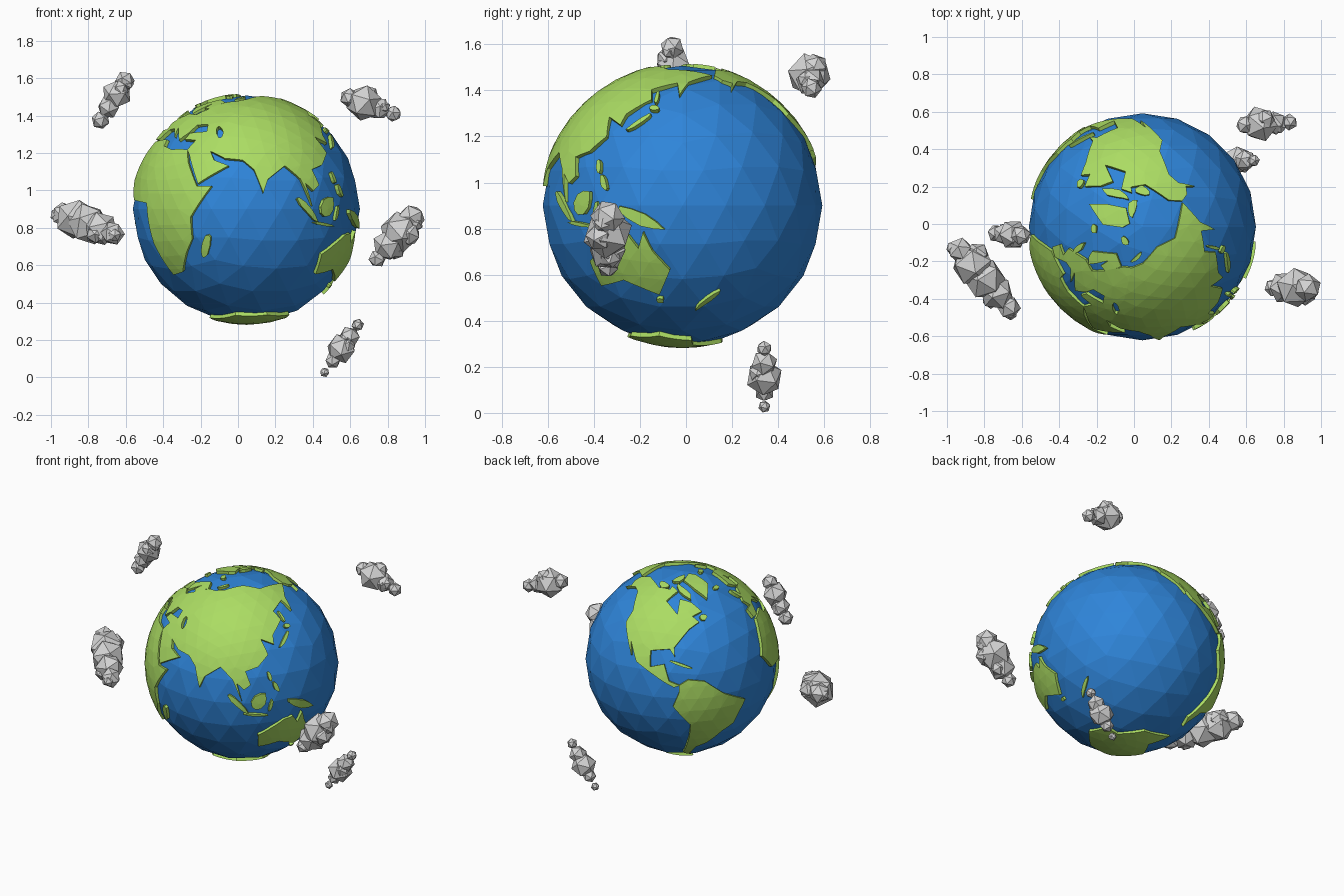
import bpy, bmesh, math, random
from mathutils import Vector, Euler
from mathutils.geometry import delaunay_2d_cdt

if "Cube" in bpy.data.objects:
    bpy.data.objects.remove(bpy.data.objects["Cube"])

random.seed(4)
CENTRE = Vector((0.045, -0.015, 0.90))
SEA_R, LAND_R, ROOT_R = 0.607, 0.619, 0.585


def material(name, rgb):
    m = bpy.data.materials.new(name)
    m.diffuse_color = (*rgb, 1)
    m.use_nodes = True
    m.node_tree.nodes["Principled BSDF"].inputs["Base Color"].default_value = m.diffuse_color
    return m


BLUE = material("ocean blue", (0.028, 0.235, 0.70))
GREEN = material("land green", (0.41, 0.72, 0.125))
GREY = material("cloud grey", (0.66, 0.66, 0.66))


def add_object(name, bm, mat, location=(0, 0, 0)):
    me = bpy.data.meshes.new(name)
    bm.to_mesh(me)
    bm.free()
    me.materials.append(mat)
    ob = bpy.data.objects.new(name, me)
    ob.location = location
    bpy.context.collection.objects.link(ob)


# Ocean: faceted ball
bm = bmesh.new()
bmesh.ops.create_icosphere(bm, subdivisions=3, radius=SEA_R)
add_object("ocean", bm, BLUE, CENTRE)

# Directions used as inner points of the land plates
bm = bmesh.new()
bmesh.ops.create_icosphere(bm, subdivisions=4, radius=1)
DIRS = [v.co.normalized() for v in bm.verts]
bm.free()


def direction(lon, lat):
    a, b = math.radians(lon + 201), math.radians(lat)
    return Vector((math.cos(b) * math.cos(a), math.cos(b) * math.sin(a), math.sin(b)))


def ring(points):
    """Outline in degrees -> unit vectors, long edges split."""
    d = [direction(*p) for p in points]
    out = []
    for a, b in zip(d, d[1:] + d[:1]):
        n = max(1, math.ceil(a.angle(b) / math.radians(4)))
        out += [a.lerp(b, i / n).normalized() for i in range(n)]
    return out


def inside(p, loops):
    hit = False
    for lp in loops:
        for a, b in zip(lp, lp[1:] + lp[:1]):
            if (a.y > p.y) != (b.y > p.y) and p.x < a.x + (p.y - a.y) * (b.x - a.x) / (b.y - a.y):
                hit = not hit
    return hit


def land(name, *outlines):
    """Raised plate on the ball: first outline is the coast, the rest are lakes."""
    rings = [ring(o) for o in outlines]
    c = sum(rings[0], Vector((0, 0, 0))).normalized()
    u = c.orthogonal().normalized()
    v = c.cross(u)

    def flat(d):
        return Vector((d.dot(u), d.dot(v))) / (1 + d.dot(c))

    loops = [[flat(d) for d in r] for r in rings]
    pts, edges = [], []
    for lp in loops:
        k, n = len(pts), len(lp)
        pts += lp
        edges += [(k + i, k + (i + 1) % n) for i in range(n)]
    pts += [q for q in (flat(d) for d in DIRS if d.dot(c) > -0.3) if inside(q, loops)]
    co, _, tris = delaunay_2d_cdt(pts, edges, [], 0, 1e-6)[:3]
    bm = bmesh.new()
    top, low = [], []
    for p in co:
        s = p.length_squared
        d = (u * (2 * p.x) + v * (2 * p.y) + c * (1 - s)) / (1 + s)
        top.append(bm.verts.new(d * LAND_R))
        low.append(bm.verts.new(d * ROOT_R))
    sides = set()
    for t in tris:
        a, b, e = (co[i] for i in t)
        if inside((a + b + e) / 3, loops):
            t = list(t) if (b - a).cross(e - a) > 0 else list(t)[::-1]
            bm.faces.new([top[i] for i in t])
            sides |= set(zip(t, t[1:] + t[:1]))
    for a, b in sides:
        if (b, a) not in sides:
            bm.faces.new((top[b], top[a], low[a], low[b]))
    bmesh.ops.delete(bm, geom=[w for w in bm.verts if not w.link_faces], context='VERTS')
    add_object(name, bm, GREEN, CENTRE)


def blob(lon, lat, length, width, turn):
    """Rough oval, half sizes in degrees."""
    t, out = math.radians(turn), []
    for i in range(9):
        a, k = math.tau * i / 9, random.uniform(0.85, 1.15)
        x, y = length * k * math.cos(a), width * k * math.sin(a)
        out.append((lon + (x * math.cos(t) - y * math.sin(t)) / math.cos(math.radians(lat)),
                    lat + x * math.sin(t) + y * math.cos(t)))
    return out


# Continents: rough coast outlines as (longitude, latitude)
land("africa", [(-6, 35.5), (10, 37), (11, 33), (20, 31), (32.5, 31), (35.5, 24), (43, 11.5), (51, 11.5),
    (40, -4), (40, -15), (35, -22), (28, -33), (19, -34.7), (12, -17), (9.3, 3), (-8, 4.5), (-17, 14.7), (-10, 30)])
land("asia", [(32.5, 31), (35, 28), (43.5, 12.7), (59.5, 22), (51, 25), (48, 30), (57, 26), (67, 25), (73, 20),
    (77.5, 8), (80.2, 15), (90, 22), (98, 15), (103.8, 1.4), (100.5, 13), (105, 9), (109, 12), (106, 20),
    (114, 22.4), (121.5, 29), (118, 38.5), (127, 34.5), (128, 40), (140, 48), (137, 54.5), (155, 59.3), (157, 51),
    (164, 60), (190, 66), (140, 72.5), (105, 77.5), (70, 71.5), (55, 68.5), (55, 49), (40, 47), (41.5, 42),
    (29, 41), (27, 37), (36, 36.5)], blob(51, 42, 4.3, 1.6, -70))
land("europe", [(55, 68.5), (44, 67.5), (36, 64.5), (41, 67), (25, 71), (5, 61), (8, 58), (14, 55.5), (18, 60),
    (24, 65.5), (22, 60.5), (29, 60), (20, 54.5), (9, 55.5), (-4.7, 48.3), (-1.4, 43.5), (-9, 43), (-8.5, 37),
    (-2, 36.8), (4, 43.3), (9, 44), (16.5, 38.5), (13, 45), (22.5, 36.6), (28, 41.5), (31, 46.5), (40, 47), (55, 49)])
land("north_america", [(-168, 65.7), (-156, 71), (-115, 68.5), (-95, 69), (-94, 72), (-82, 68), (-94, 60),
    (-80, 51.5), (-78, 62), (-65, 59.5), (-56, 52.5), (-66, 50), (-61, 46), (-70, 42), (-81, 31), (-80.5, 25.5),
    (-84, 30), (-97, 28), (-96, 18.5), (-87, 21), (-83.5, 11), (-77, 8.5), (-80.5, 7.3), (-86, 10), (-105.5, 20),
    (-113, 31), (-110, 23), (-124, 40), (-124, 48), (-138, 59.5), (-150, 60.5), (-163, 55), (-158, 59), (-165, 61.5)])
land("south_america", [(-77.5, 8.5), (-72, 12), (-62, 10.5), (-50, 1), (-35, -6.5), (-39, -15), (-41, -22),
    (-48.5, -27), (-57.5, -37), (-65, -41), (-68.5, -51), (-66, -55), (-74.5, -50), (-71, -30), (-70.3, -18.5),
    (-81, -5), (-77.5, 4)])
land("australia", [(114, -23), (115.3, -34.3), (130, -31.5), (138, -35), (147, -38.8), (153.3, -27), (146, -18.5),
    (142.5, -10.8), (140, -17.5), (136, -12), (130, -13), (122, -18)])
land("antarctica", [(0, -70), (55, -66.5), (95, -66), (135, -66), (170, -71), (180, -78), (250, -74), (300, -64),
    (310, -77)])
land("greenland", [(-44, 60), (-54, 69), (-70, 77.5), (-35, 83.5), (-19, 80), (-24, 70)])

# Islands: longitude, latitude, half length, half width, turn
for name, spec in {
    "southern_africa_island": (46.8, -19, 7, 2.1, 70), "west_strait_island": (101.5, -0.3, 8, 1.7, -45),
    "long_south_island": (112, -7.6, 7, 0.8, -8), "round_jungle_island": (114, 1, 5.5, 4, 50),
    "middle_jungle_island": (121, -2, 4, 1.1, 75), "great_tropic_island": (141, -5, 10, 2.6, -24),
    "north_tropic_island": (121, 16, 3, 1.2, 100), "south_tropic_island": (124.8, 9, 3.5, 1.3, -65),
    "east_main_island": (137, 36.3, 6, 1.1, 42), "east_north_island": (143, 43.4, 2.2, 1.5, 0),
    "east_long_island": (142.8, 50, 4.2, 0.9, 95), "far_south_island": (172.5, -42, 6.5, 1.2, 50),
    "small_south_island": (146.6, -42, 1.5, 1.3, 0), "west_main_island": (-2.5, 54, 4.3, 1.5, 110),
    "north_atlantic_island": (-18.5, 65, 2.4, 1.4, 0), "warm_sea_island": (-76, 20.8, 7, 0.9, -18),
    "river_mouth_island": (-56, 48.7, 2.3, 1.8, 0), "bay_island": (-73, 68, 7, 2, 122),
    "arctic_west_island": (-111, 71.5, 4, 2.2, -15), "arctic_north_island": (-80, 79.5, 4.5, 2, 50),
    "arctic_east_island": (59, 74, 3.8, 0.9, 54), "arctic_small_island": (17, 78.7, 2.3, 1.7, 0),
}.items():
    land(name, blob(*spec))


# Clouds: a row of faceted balls from start to end, each with a smaller lump on its side
def cloud(name, start, end, radii):
    bm = bmesh.new()

    def ball(pos, r):
        turn = Euler([random.uniform(0, 3) for _ in range(3)]).to_matrix()
        for v in bmesh.ops.create_icosphere(bm, subdivisions=1, radius=r)["verts"]:
            v.co = turn @ v.co + pos

    for i, r in enumerate(radii):
        pos = Vector(start).lerp(Vector(end), i / (len(radii) - 1))
        ball(pos, r * 1.04)
        if r > 0.05:
            side = Vector([random.uniform(-1, 1) for _ in range(3)]).normalized()
            ball(pos + side * r * 0.55, r * 0.6)
    add_object(name, bm, GREY)


cloud("cloud_upper_left", (-0.735, -0.05, 1.375), (-0.605, -0.06, 1.585), (0.048, 0.06, 0.078, 0.052))
cloud("cloud_left", (-0.93, -0.14, 0.87), (-0.67, -0.445, 0.77), (0.067, 0.11, 0.11, 0.09, 0.063))
cloud("cloud_upper_right", (0.595, 0.53, 1.495), (0.83, 0.545, 1.41), (0.05, 0.095, 0.062, 0.044))
cloud("cloud_right", (0.927, -0.34, 0.85), (0.745, -0.34, 0.635), (0.073, 0.107, 0.085, 0.047))
cloud("cloud_lower_right", (0.463, 0.34, 0.027), (0.64, 0.34, 0.28), (0.026, 0.042, 0.078, 0.056, 0.033))
